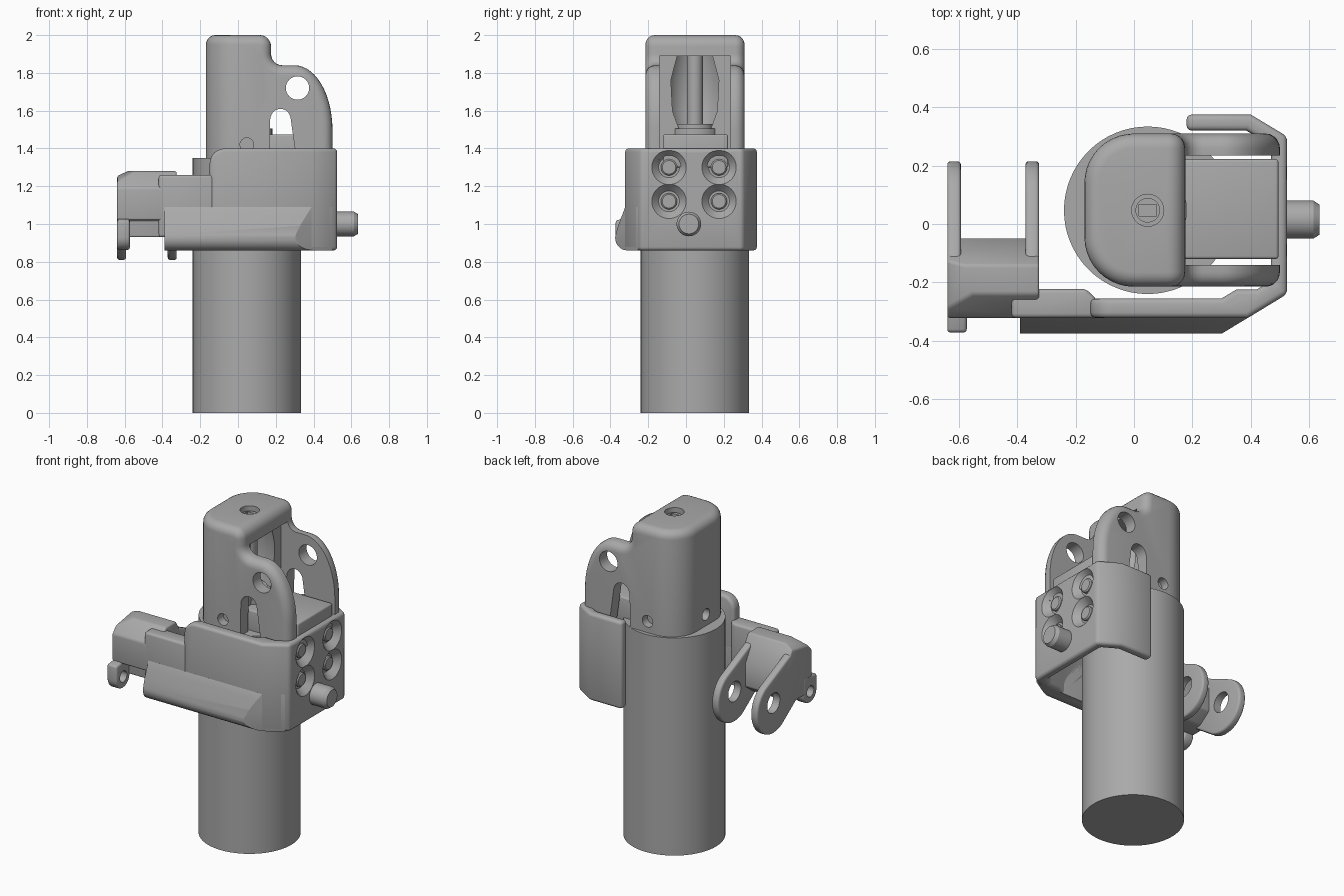
import bpy, bmesh, math
from mathutils import Vector

cube = bpy.data.objects.get("Cube")
if cube:
    bpy.data.objects.remove(cube, do_unlink=True)

GREY = (0.4, 0.4, 0.4, 1)
metal = bpy.data.materials.new("plain grey")
metal.diffuse_color = GREY
metal.use_nodes = True
metal.node_tree.nodes["Principled BSDF"].inputs["Base Color"].default_value = GREY

CX = CY = 0.047          # axis of the column
parts = []


def place(axis, u, v, w):
    """Map a 2D profile point plus depth to 3D for the given extrusion axis."""
    return {"x": (w, u, v), "y": (u, w, v), "z": (u, v, w)}[axis]


def finish(name, bm, bevel=0.0):
    bmesh.ops.recalc_face_normals(bm, faces=bm.faces)
    mesh = bpy.data.meshes.new(name)
    bm.to_mesh(mesh)
    bm.free()
    ob = bpy.data.objects.new(name, mesh)
    bpy.context.collection.objects.link(ob)
    mesh.materials.append(metal)
    if bevel:
        mod = ob.modifiers.new("Bevel", "BEVEL")
        mod.width, mod.segments = bevel, 3
        mod.limit_method, mod.angle_limit = "ANGLE", math.radians(35)
    parts.append(ob)
    return ob


def prism_bm(pts, axis, lo, hi):
    bm = bmesh.new()
    a = [bm.verts.new(place(axis, u, v, lo)) for u, v in pts]
    b = [bm.verts.new(place(axis, u, v, hi)) for u, v in pts]
    bm.faces.new(a)
    bm.faces.new(b[::-1])
    n = len(pts)
    for i in range(n):
        bm.faces.new((a[i], b[i], b[(i + 1) % n], a[(i + 1) % n]))
    return bm


def prism(name, pts, axis, lo, hi, bevel=0.0):
    return finish(name, prism_bm(pts, axis, lo, hi), bevel)


def rect(u0, u1, v0, v1):
    return [(u0, v0), (u1, v0), (u1, v1), (u0, v1)]


def arc(u, v, ru, rv, start, end, n=10):
    angles = [math.radians(start + (end - start) * i / n) for i in range(n + 1)]
    return [(u + ru * math.cos(t), v + rv * math.sin(t)) for t in angles]


def circle(u, v, r, n=40):
    return arc(u, v, r, r, 0, 360, n)[:-1]


def lathe(name, axis, u, v, profile, n=40):
    """Closed turned solid from (depth, radius) pairs."""
    bm = bmesh.new()
    rings = [[bm.verts.new(place(axis, a, b, w)) for a, b in circle(u, v, r, n)]
             for w, r in profile]
    for low, high in zip(rings, rings[1:]):
        for i in range(n):
            j = (i + 1) % n
            bm.faces.new((low[i], low[j], high[j], high[i]))
    bm.faces.new(rings[0])
    bm.faces.new(rings[-1])
    return finish(name, bm)


def bake(ob):
    bpy.ops.object.select_all(action="DESELECT")
    ob.select_set(True)
    bpy.context.view_layer.objects.active = ob
    for mod in list(ob.modifiers):
        bpy.ops.object.modifier_apply(modifier=mod.name)


def cut(ob, cutters):
    for c in cutters:
        c.hide_render = True
        mod = ob.modifiers.new("Cut", "BOOLEAN")
        mod.operation, mod.object, mod.solver = "DIFFERENCE", c, "EXACT"
    bake(ob)
    for c in cutters:
        parts.remove(c)
        bpy.data.objects.remove(c, do_unlink=True)


# Column
lathe("column", "z", CX, CY, [(0, 0.287), (1.35, 0.287)], 64)

# Head with two ears: side profile, rounded back corners, rounded rim
outline = [(-0.17, 1.34), (0.5, 1.34)]
outline += arc(0.3, 1.5, 0.2, 0.34, 0, 90, 14)
outline += arc(0.235, 1.9, 0.06, 0.06, 270, 180, 6)
outline += arc(0.115, 1.94, 0.06, 0.06, 0, 90, 6)
outline += [(-0.17, 2.0)]
bm = prism_bm(outline, "y", -0.215, 0.31)
back = [e for e in bm.edges if all(v.co.x < -0.16 for v in e.verts)
        and abs(e.verts[0].co.z - e.verts[1].co.z) > 0.3]
bmesh.ops.bevel(bm, geom=back, offset=0.17, segments=10, profile=0.5, affect="EDGES")
bmesh.ops.recalc_face_normals(bm, faces=bm.faces)
rim = [e for e in bm.edges if e.calc_face_angle(0) > 0.7
       and max(v.co.z for v in e.verts) > 1.35]
bmesh.ops.bevel(bm, geom=rim, offset=0.05, segments=5, profile=0.5,
                affect="EDGES", clamp_overlap=True)
head = finish("head", bm)
slot = [(0.165, 1.3), (0.315, 1.3)] + arc(0.225, 1.55, 0.055, 0.06, 0, 180)
cut(head, [
    prism("gap_cutter", rect(-0.14, 0.235, 1.3, 1.89), "x", 0.13, 0.8),
    lathe("bore_cutter", "z", CX, CY, [(1.475, 0.11), (1.6, 0.145), (1.76, 0.152), (1.89, 0.125)]),
    prism("slot_cutter", slot, "y", -0.5, 0.5),
    prism("pivot_cutter", circle(0.315, 1.72, 0.062), "y", -0.5, 0.5),
    prism("screw_cutter", circle(CX, CY, 0.055), "z", 1.95, 2.1),
    prism("front_pin_cutter", circle(CX, 1.42, 0.036), "y", -0.3, -0.16),
    prism("rear_pin_cutter", circle(CX, 1.42, 0.036), "y", 0.26, 0.4),
    prism("side_pin_cutter", circle(CY, 1.42, 0.036), "x", -0.3, -0.12),
])

# Floor between the ears, and the screw inside the head
prism("head_floor", rect(0.1, 0.495, -0.12, 0.222), "z", 1.3, 1.475, 0.01)
lathe("screw_collar", "z", CX, CY, [(1.47, 0.135), (1.505, 0.135), (1.505, 0.1), (1.53, 0.1)])
lathe("screw_rod", "z", CX, CY, [(1.5, 0.043), (1.92, 0.043)])
screw = lathe("screw_head", "z", CX, CY, [(1.94, 0.042), (1.975, 0.042)])
cut(screw, [prism("driver_cutter", rect(CX - 0.03, CX + 0.03, CY - 0.02, CY + 0.02),
                  "z", 1.955, 2.0)])

# Wrap-around bracket, open toward -x
plan = [(0.18, 0.375), (0.4, 0.375), (0.525, 0.3), (0.525, -0.24), (0.39, -0.322),
        (-0.15, -0.322), (-0.15, -0.255), (0.3, -0.255), (0.35, -0.225), (0.42, -0.225),
        (0.47, -0.195), (0.47, 0.27), (0.385, 0.32), (0.18, 0.32)]
bm = prism_bm(plan, "z", 0.86, 1.4)
corner = [e for e in bm.edges if all(v.co.x < -0.14 and v.co.z > 1.3 for v in e.verts)]
bmesh.ops.bevel(bm, geom=corner, offset=0.08, segments=6, profile=0.5, affect="EDGES")
bracket = finish("bracket", bm, 0.018)
bolt_spots = [(y, z) for y in (-0.09, 0.175) for z in (1.12, 1.3)]
cut(bracket, [lathe("sink_cutter", "x", y, z, [(0.485, 0.055), (0.535, 0.1)])
              for y, z in bolt_spots])
for y, z in bolt_spots:
    lathe("bracket_bolt", "x", y, z, [(0.475, 0.043), (0.497, 0.043), (0.503, 0.036)], 24)

# Side stud
lathe("stud", "x", 0.015, 1.0, [(0.5, 0.065), (0.615, 0.065), (0.635, 0.052)])

# Swollen lower rail, trimmed along the bracket's corner chamfer
rail = [(-0.255, 1.09), (-0.322, 1.09), (-0.337, 1.05), (-0.36, 0.99)]
rail += arc(-0.31, 0.925, 0.065, 0.065, 165, 270, 8) + [(-0.255, 0.86)]
bm = prism_bm(rail, "x", -0.39, 0.5)
bmesh.ops.bisect_plane(bm, geom=bm.verts[:] + bm.edges[:] + bm.faces[:],
                       plane_co=(0.31, -0.37, 0), plane_no=(0.517, -0.856, 0),
                       clear_outer=True)
bmesh.ops.holes_fill(bm, edges=[e for e in bm.edges if e.is_boundary])
finish("lower_rail", bm, 0.008)

# Arm from the bracket to the fork
prism("arm", [(-0.42, -0.322), (-0.13, -0.322), (-0.13, -0.255), (-0.165, -0.222), (-0.42, -0.222)],
      "z", 0.93, 1.26, 0.015)

# Fork block with sloped front, back and outer corner
block = [(-0.322, 1.02), (-0.322, 1.19), (-0.24, 1.28), (-0.14, 1.28),
         (-0.05, 1.13), (-0.05, 0.99), (-0.13, 0.93), (-0.25, 0.93), (-0.25, 1.02)]
bm = prism_bm(block, "x", -0.64, -0.325)
bmesh.ops.bisect_plane(bm, geom=bm.verts[:] + bm.edges[:] + bm.faces[:],
                       plane_co=(-0.56, -0.22, 1.28), plane_no=Vector((-0.45, -0.15, 0.88)),
                       clear_outer=True)
bmesh.ops.holes_fill(bm, edges=[e for e in bm.edges if e.is_boundary])
finish("fork_block", bm, 0.01)

# Two fork plates with pivot holes
lobe = arc(0.05, 0.975, 0.165, 0.165, -120, 60, 24) + [(-0.13, 1.24), (-0.2, 1.2), (-0.2, 0.95)]
for side, x in (("outer", -0.64), ("inner", -0.372)):
    plate = prism(side + "_fork_plate", lobe, "x", x, x + 0.047, 0.012)
    cut(plate, [prism("fork_cutter", circle(0.055, 1.0, 0.062), "x", x - 0.1, x + 0.1)])

# Small eyelet under the fork block
lug = arc(-0.305, 0.93, 0.067, 0.067, 180, 360, 16) + [(-0.238, 1.04), (-0.372, 1.02)]
eyelet = prism("eyelet", lug, "x", -0.64, -0.573, 0.012)
cut(eyelet, [prism("eyelet_cutter", circle(-0.305, 0.935, 0.034, 24), "x", -0.8, -0.5)])

# Bake the edge rounding and shade smooth
for ob in parts:
    bake(ob)
    bpy.ops.object.shade_smooth_by_angle(angle=math.radians(32))
